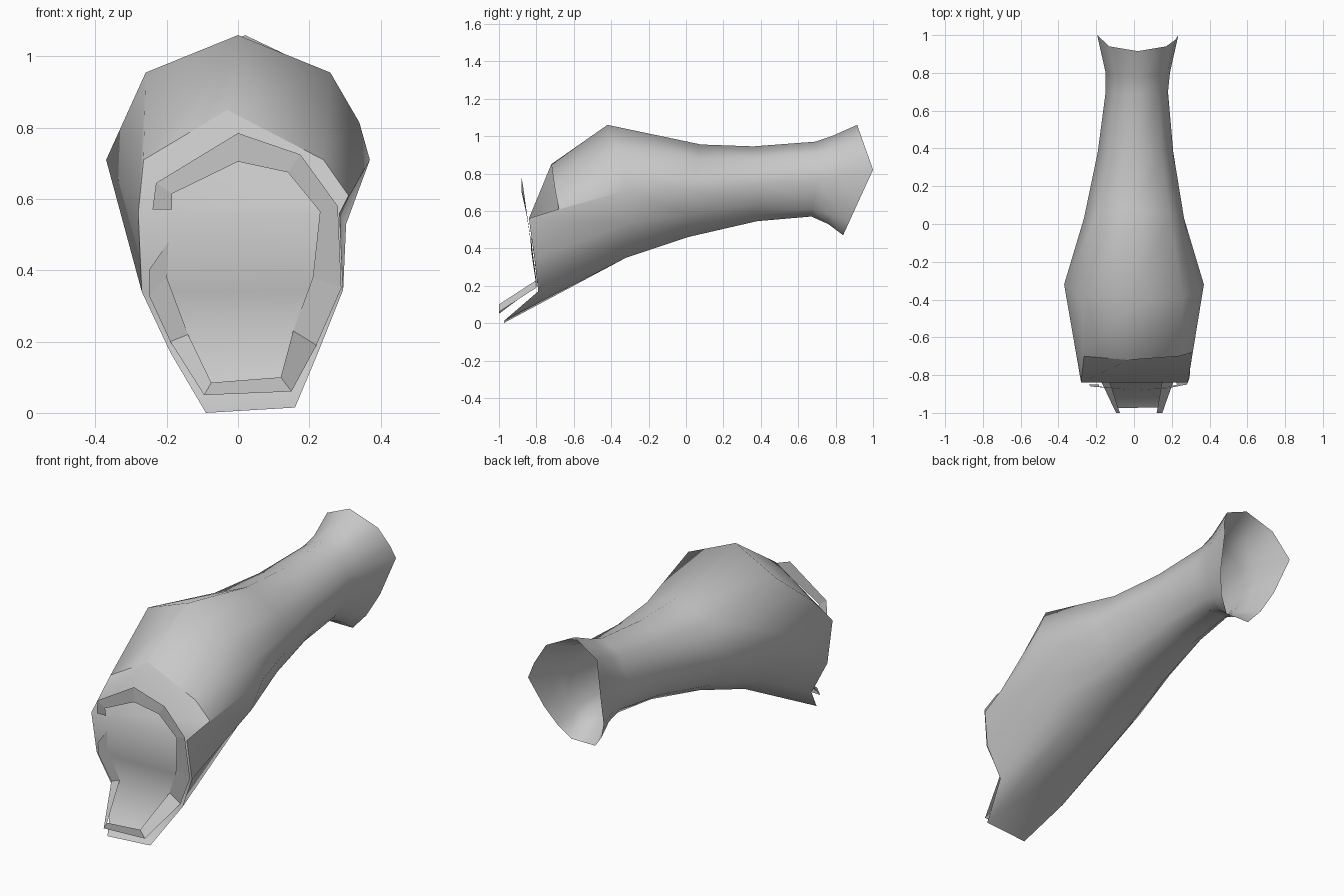
import bpy

grey = bpy.data.materials.new("light grey")
grey.diffuse_color = (0.58, 0.58, 0.58, 1)


def make(name, verts, faces, smooth=True):
    me = bpy.data.meshes.new(name)
    me.from_pydata(verts, [], faces)
    me.materials.append(grey)
    for p in me.polygons:
        p.use_smooth = smooth
    me.update()
    ob = bpy.data.objects.new(name, me)
    bpy.context.collection.objects.link(ob)
    return ob


# Front rim of the sleeve: stepped, with a tongue at the bottom
rim = [(-.03, -.72, .85), (.24, -.70, .71), (.31, -.68, .61), (.285, -.84, .56),
       (.295, -.81, .345), (.225, -.79, .17), (.16, -.97, .015), (-.09, -.975, 0),
       (-.19, -.79, .17), (-.27, -.81, .34), (-.28, -.84, .56), (-.265, -.70, .71)]

# Cross-section shared by the other rings (x factor, height factor)
section = [(0, 1), (.70, .70), (.92, .3), (1, 0), (.82, -.5), (.6, -.8), (.33, -1),
           (-.33, -1), (-.6, -.8), (-.82, -.5), (-1, 0), (-.70, .70)]

# Rings: top (y, z), side (y, z), bottom (y, z), half width, centre x
rings = [((-.42, 1.06), (-.32, .71), (-.32, .35), .37, 0),
         ((.08, .955), (.03, .70), (.01, .46), .265, 0),
         ((.36, .945), (.38, .74), (.38, .545), .20, .008),
         ((.69, .97), (.70, .77), (.67, .57), .165, .015),
         ((.78, 1.0), (.80, .78), (.76, .53), .17, .02),
         ((.915, 1.06), (1.0, .82), (.84, .47), .215, .02)]


def ring(top, side, bottom, width, cx):
    pts = []
    for u, v in section:
        end = top if v > 0 else bottom
        t = abs(v)
        pts.append((cx + u * width, side[0] + (end[0] - side[0]) * t,
                    side[1] + (end[1] - side[1]) * t))
    return pts


# Hollow sleeve, open at the back
n = len(rim)
verts = list(rim)
for r in rings:
    verts += ring(*r)
faces = [(k * n + i, k * n + (i + 1) % n, (k + 1) * n + (i + 1) % n, (k + 1) * n + i)
         for k in range(len(rings)) for i in range(n)]
make("sleeve", verts, faces)

# Sheet closing the front, folded in horizontal strips
make("front_panel", rim, [(11, 10, 3, 2, 1, 0), (10, 9, 4, 3), (9, 8, 5, 4), (8, 7, 6, 5)])

# Thin open trim band in front of the panel: outer x, z, inner x, z, y
band = [(-.24, .57, -.185, .57, -.85), (-.23, .645, -.185, .615, -.86),
        (0, .785, 0, .705, -.88), (.175, .725, .14, .675, -.87),
        (.28, .58, .23, .565, -.85), (.29, .35, .21, .38, -.82),
        (.22, .19, .155, .23, -.80), (.15, .06, .12, .10, -1.0),
        (-.095, .05, -.075, .085, -1.0), (-.19, .20, -.14, .22, -.80),
        (-.25, .33, -.20, .38, -.82), (-.25, .40, -.195, .48, -.83)]
verts = []
for ox, oz, ix, iz, y in band:
    verts += [(ox, y, oz), (ix, y, iz)]
faces = [(2 * i, 2 * i + 1, 2 * i + 3, 2 * i + 2) for i in range(len(band) - 1)]
make("trim_band", verts, faces, smooth=False)
